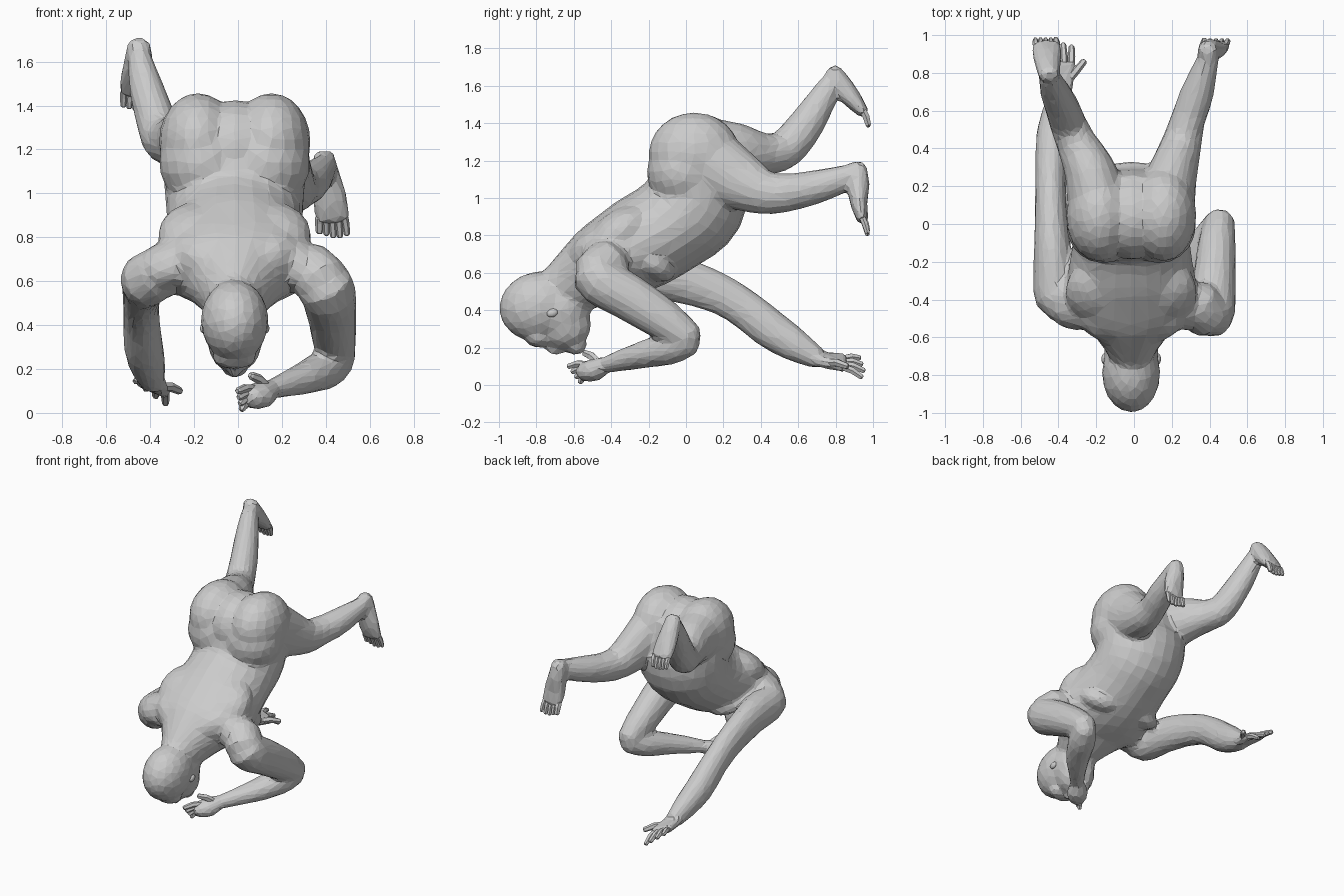
import bpy, bmesh
from mathutils import Vector, Matrix
from math import cos, sin, pi

CX = -0.015  # body mid-line


def spline(pts, sub):
    # Catmull-Rom through (x, y, z, half width, half depth)
    out = []
    for i in range(len(pts) - 1):
        p0, p1, p2, p3 = (pts[max(i - 1, 0)], pts[i], pts[i + 1], pts[min(i + 2, len(pts) - 1)])
        for k in range(sub):
            t = k / sub
            out.append([0.5 * (2 * b + (c - a) * t + (2 * a - 5 * b + 4 * c - d) * t * t
                               + (3 * b - a - 3 * c + d) * t ** 3)
                        for a, b, c, d in zip(p0, p1, p2, p3)])
    return out + [list(pts[-1])]


def tube(bm, pts, n=16, sub=4):
    # Elliptical limb with rounded ends; width runs along x
    ps = spline(pts, sub)
    c = [Vector(p[:3]) for p in ps]
    rings = []
    for i, p in enumerate(ps):
        t = (c[min(i + 1, len(c) - 1)] - c[max(i - 1, 0)]).normalized()
        s = (Vector((1, 0, 0)) - t * t.x).normalized()
        d = t.cross(s)
        r = min(p[3], p[4])
        if i == 0:
            rings.append((c[i] - t * r * 0.5, s * p[3] * 0.6, d * p[4] * 0.6))
        rings.append((c[i], s * p[3], d * p[4]))
        if i == len(ps) - 1:
            rings.append((c[i] + t * r * 0.5, s * p[3] * 0.6, d * p[4] * 0.6))
    vs = [[bm.verts.new(o + s * cos(2 * pi * k / n) + d * sin(2 * pi * k / n)) for k in range(n)]
          for o, s, d in rings]
    for a, b in zip(vs, vs[1:]):
        for k in range(n):
            bm.faces.new((a[k], a[(k + 1) % n], b[(k + 1) % n], b[k]))
    bm.faces.new(vs[0][::-1])
    bm.faces.new(vs[-1])


def blob(bm, loc, rad, tilt=0):
    m = Matrix.Translation(loc) @ Matrix.Rotation(tilt, 4, 'X') @ Matrix.Diagonal((*rad, 1))
    bmesh.ops.create_uvsphere(bm, u_segments=20, v_segments=12, radius=1, matrix=m)


def finish(bm, name):
    bmesh.ops.recalc_face_normals(bm, faces=bm.faces)
    me = bpy.data.meshes.new(name)
    bm.to_mesh(me)
    bm.free()
    ob = bpy.data.objects.new(name, me)
    bpy.context.collection.objects.link(ob)
    return ob


def digits(name, rows):
    # Each row: base, tip, radius
    bm = bmesh.new()
    for a, b, r in rows:
        mid = (Vector(a) + Vector(b)) / 2 + Vector((0, 0, r * 0.4))
        tube(bm, [(*a, r, r), (*mid, r, r), (*b, r * 0.8, r * 0.8)], n=6, sub=1)
    return finish(bm, name)


body = bmesh.new()

# Torso and neck
torso = [(.12, 1.27, .24, .18), (.07, 1.14, .32, .25), (.045, .97, .315, .275), (-.09, .85, .31, .26),
         (-.26, .75, .335, .255), (-.42, .67, .36, .22), (-.52, .6, .24, .195),
         (-.65, .51, .14, .155), (-.75, .45, .1, .13)]
tube(body, [(CX, *p) for p in torso], n=24)

for s in (-1, 1):
    # Buttock and hip
    blob(body, (CX + s * .168, .045, 1.235), (.178, .245, .222))
    blob(body, (CX + s * .145, -.005, 1.14), (.2, .205, .2))
    # Chest muscle, shoulder blade, top of shoulder
    blob(body, (CX + s * .16, -.19, .66), (.16, .15, .085), -.6)
    blob(body, (CX + s * .16, -.36, .81), (.19, .2, .12), .65)
    tube(body, [(CX + s * .08, -.54, .64, .1, .12), (CX + s * .22, -.47, .7, .1, .13),
                (CX + s * .36, -.43, .65, .1, .115)])
# Filler between the hips, leaving a shallow cleft
blob(body, (CX, .04, 1.2), (.2, .23, .225))

# Head: skull, face, brow, nose, chin
blob(body, (CX, -.79, .42), (.155, .21, .185), .25)
blob(body, (CX, -.68, .4), (.145, .17, .17), .3)
blob(body, (CX, -.645, .315), (.122, .14, .13), .3)
blob(body, (CX, -.79, .25), (.1, .07, .05))
blob(body, (CX, -.7, .2), (.028, .055, .045), -.3)
blob(body, (CX, -.59, .215), (.065, .06, .055))

# Folded arm
tube(body, [(.32, -.4, .66, .12, .13), (.4, -.48, .575, .13, .13), (.425, -.3, .465, .115, .125),
            (.44, -.1, .335, .1, .108), (.455, .02, .245, .08, .085)])
tube(body, [(.46, .02, .24, .075, .08), (.4, -.08, .2, .095, .09), (.32, -.22, .165, .085, .075),
            (.22, -.35, .13, .06, .058), (.16, -.42, .11, .05, .045)])
tube(body, [(.15, -.43, .11, .05, .045), (.1, -.49, .08, .075, .062), (.05, -.55, .07, .06, .05)])

# Arm stretched backward
tube(body, [(-.32, -.38, .66, .12, .13), (-.41, -.38, .61, .12, .125), (-.43, -.15, .59, .1, .13),
            (-.44, .1, .52, .085, .115), (-.44, .28, .43, .083, .105), (-.43, .45, .3, .09, .105),
            (-.41, .58, .215, .08, .09), (-.39, .7, .145, .058, .06)])
# Slanted palm behind the wrist
for i in range(4):
    tube(body, [(-.42 + i * .018, .69, .15 - i * .005, .038, .038),
                (-.44 + i * .036, .85, .14 - i * .015, .03, .03)], n=8, sub=2)

# Lower leg and foot on one side
tube(body, [(.16, .1, 1.2, .165, .2), (.2, .25, 1.11, .135, .17), (.25, .42, 1.03, .108, .12),
            (.285, .55, 1.03, .092, .102), (.33, .68, 1.055, .09, .092), (.375, .82, 1.095, .068, .076),
            (.4, .9, 1.13, .052, .06)])
tube(body, [(.39, .92, 1.17, .052, .048), (.4, .92, 1.08, .065, .062), (.42, .925, .97, .08, .047),
            (.432, .945, .88, .08, .032)])

# Raised leg and foot on the other side
tube(body, [(-.19, .1, 1.24, .165, .19), (-.23, .27, 1.24, .14, .165), (-.3, .42, 1.235, .11, .115),
            (-.345, .52, 1.255, .098, .105), (-.38, .615, 1.355, .09, .1), (-.42, .705, 1.49, .078, .083),
            (-.45, .78, 1.62, .055, .06)])
tube(body, [(-.45, .785, 1.68, .055, .045), (-.455, .84, 1.59, .068, .06), (-.46, .905, 1.51, .08, .047),
            (-.465, .95, 1.455, .08, .032)])

# Fuse into one faceted skin
skin = finish(body, "body")
rm = skin.modifiers.new("fuse", 'REMESH')
rm.mode = 'VOXEL'
rm.voxel_size = 0.014
rm.use_smooth_shade = False
sm = skin.modifiers.new("soften", 'SMOOTH')
sm.factor = 0.5
sm.iterations = 10
dm = skin.modifiers.new("facets", 'DECIMATE')
dm.ratio = 0.05

# Ears
bm = bmesh.new()
for s in (-1, 1):
    blob(bm, (CX + s * .142, -.715, .385), (.016, .03, .022), .3)
finish(bm, "ears")

# Fingers and thumbs
digits("folded_hand_fingers",
       [((.07 - i * .012, -.53 - i * .005, .11 - i * .024), (0 + i * .006, -.625 + i * .02, .1 - i * .028), .02)
        for i in range(4)] + [((.13, -.47, .12), (.06, -.54, .17), .023)])
digits("rear_hand_fingers",
       [((-.44 + i * .036, .84, .14 - i * .015), (-.465 + i * .045, .95 - abs(i - 2) * .012, .145 - i * .034), .02)
        for i in range(4)] + [((-.35, .76, .12), (-.265, .86, .1), .022)])

# Toes
digits("lower_foot_toes",
       [((.373 + i * .028, .945, .89), (.372 + i * .031, .97, .8 + abs(i - 2.5) * .01), .018 + .004 * (i == 0))
        for i in range(5)])
digits("raised_foot_toes",
       [((-.52 + i * .027, .95, 1.46), (-.522 + i * .027, .975, 1.38 + abs(i - 2.5) * .008), .017 + .004 * (i == 4))
        for i in range(5)])
